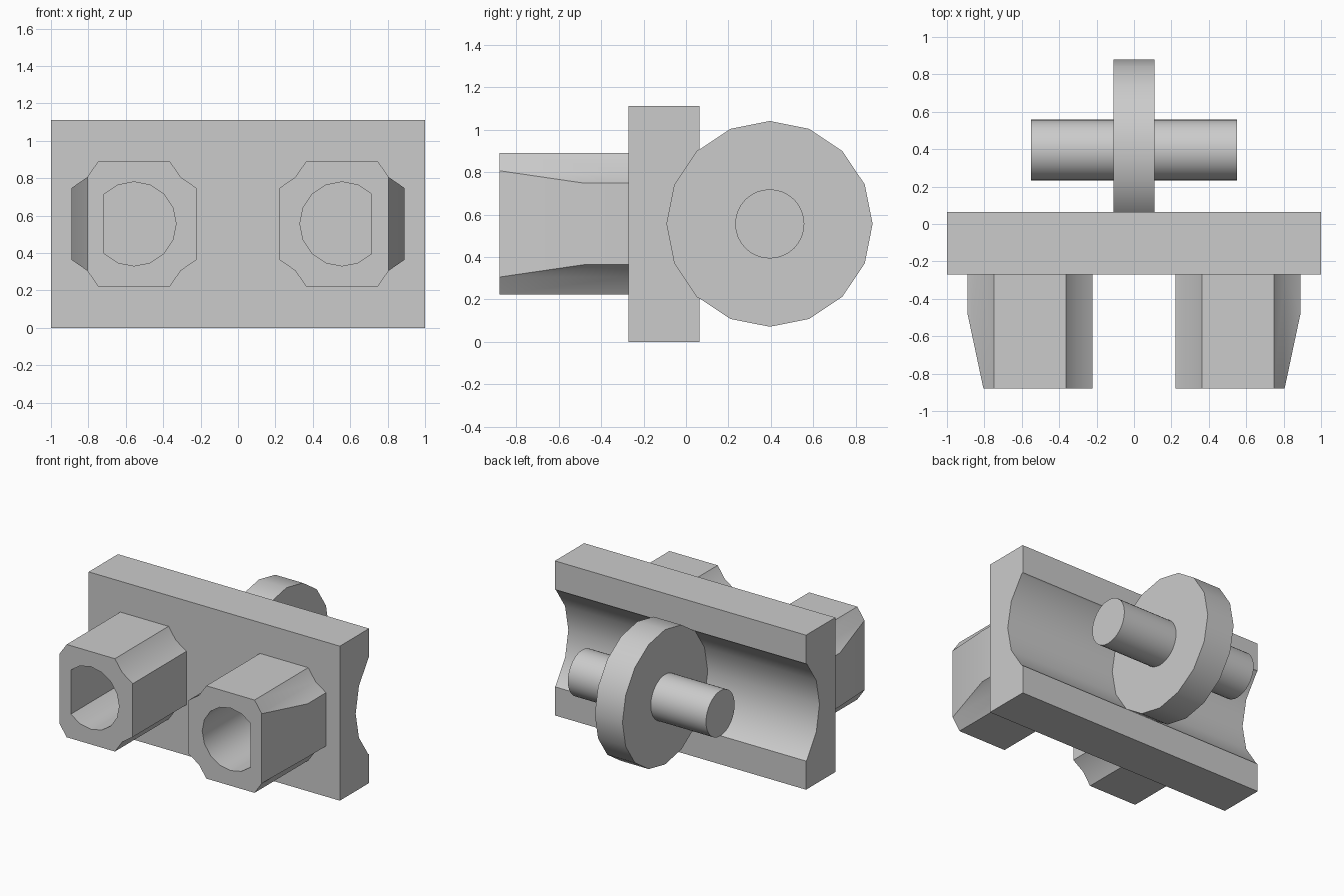
import bpy, bmesh
from math import cos, sin, pi, radians
from mathutils import Vector

cube = bpy.data.objects.get("Cube")
if cube:
    bpy.data.objects.remove(cube, do_unlink=True)

grey = bpy.data.materials.new("plain grey")
grey.use_nodes = True
colour = (0.6, 0.6, 0.6, 1)
grey.diffuse_color = colour
grey.node_tree.nodes["Principled BSDF"].inputs["Base Color"].default_value = colour

MID_Z = 0.556
WHEEL_Y, WHEEL_R = 0.395, 0.485


def arc(cx, cz, r, start, end, steps):
    """Points on a circle from start to end, in degrees."""
    angles = [radians(start + (end - start) * i / steps) for i in range(steps + 1)]
    return [(cx + r * cos(a), cz + r * sin(a)) for a in angles]


def prism(name, profile, axis, low, high, bevel_plane=None):
    """Extrude a closed profile along x (profile in y, z) or y (profile in x, z)."""
    bm = bmesh.new()
    place = (lambda u, v: (low, u, v)) if axis == "x" else (lambda u, v: (u, low, v))
    face = bm.faces.new([bm.verts.new(place(u, v)) for u, v in profile])
    moved = bmesh.ops.extrude_face_region(bm, geom=[face], use_keep_orig=True)["geom"]
    step = Vector((high - low, 0, 0)) if axis == "x" else Vector((0, high - low, 0))
    bmesh.ops.translate(bm, vec=step, verts=[g for g in moved if isinstance(g, bmesh.types.BMVert)])
    if bevel_plane:
        point, normal = bevel_plane
        cut = bmesh.ops.bisect_plane(bm, geom=bm.verts[:] + bm.edges[:] + bm.faces[:],
                                     plane_co=point, plane_no=normal, clear_outer=True)
        edges = [g for g in cut["geom_cut"] if isinstance(g, bmesh.types.BMEdge)]
        bmesh.ops.holes_fill(bm, edges=edges, sides=0)
    bmesh.ops.recalc_face_normals(bm, faces=bm.faces[:])
    mesh = bpy.data.meshes.new(name)
    bm.to_mesh(mesh)
    bm.free()
    mesh.materials.append(grey)
    obj = bpy.data.objects.new(name, mesh)
    bpy.context.collection.objects.link(obj)
    return obj


def activate(obj):
    bpy.ops.object.select_all(action="DESELECT")
    obj.select_set(True)
    bpy.context.view_layer.objects.active = obj


def smooth(obj):
    activate(obj)
    bpy.ops.object.shade_smooth_by_angle(angle=radians(30))


# Plate with a rounded channel along its back
groove = arc(WHEEL_Y, MID_Z, WHEEL_R, 225, 135, 4)
lip = 0.35
profile = [(-0.27, 0), (0.063, 0), (0.063, MID_Z - lip)] + groove
profile += [(0.063, MID_Z + lip), (0.063, 2 * MID_Z), (-0.27, 2 * MID_Z)]
smooth(prism("back_plate", profile, "x", -1, 1))

# Wheel and axle sitting in the channel
smooth(prism("wheel", arc(WHEEL_Y, MID_Z, WHEEL_R, 0, 337.5, 15), "x", -0.11, 0.11))
smooth(prism("axle", arc(WHEEL_Y, MID_Z, 0.163, 0, 348.75, 31), "x", -0.55, 0.55))

# Sockets: notched-corner tubes, tapered on the outer side, with a D-shaped bore
half, flat, notch = 0.334, 0.192, 0.25
quarter = [(half, flat), (notch, notch), (flat, half)]
for side, label in ((1, "left"), (-1, "right")):
    outline = []
    for turn in range(4):
        for u, v in quarter:
            for _ in range(turn):
                u, v = -v, u
            outline.append((side * 0.556 + u, MID_Z + v))
    taper = (Vector((side * 0.89, -0.48, 0)), Vector((side * 0.40, -0.085, 0)))
    socket = prism(label + "_socket", outline, "y", -0.88, -0.27, taper)

    bore = [(side * x, z) for x, z in arc(0.556, MID_Z, 0.225, 45, 315, 12)]
    cutter = prism(label + "_bore_cutter", bore, "y", -1, -0.272)
    cutter.hide_render = True
    cut = socket.modifiers.new("bore", "BOOLEAN")
    cut.operation = "DIFFERENCE"
    cut.solver = "EXACT"
    cut.object = cutter
    activate(socket)
    bpy.ops.object.modifier_apply(modifier=cut.name)
    bpy.data.objects.remove(cutter, do_unlink=True)
    smooth(socket)
